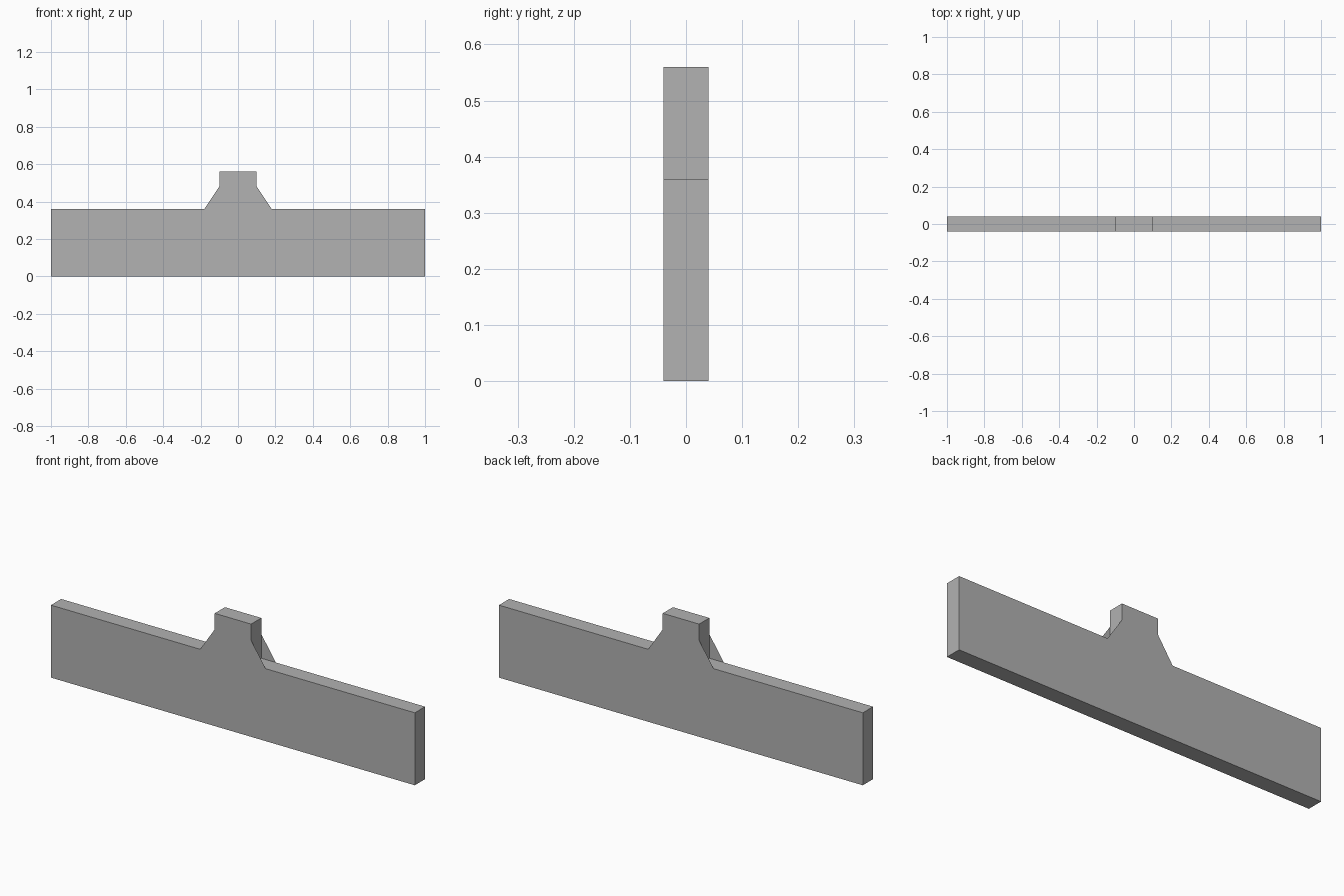
import bpy
import bmesh

cube = bpy.data.objects.get("Cube")
if cube:
    bpy.data.objects.remove(cube, do_unlink=True)

HALF_DEPTH = 0.04

grey = bpy.data.materials.new("plain grey")
grey.use_nodes = True
colour = (0.445, 0.445, 0.445, 1)
grey.diffuse_color = colour
grey.node_tree.nodes["Principled BSDF"].inputs["Base Color"].default_value = colour

# Right half of the outline: board end, gusset foot, post root, gusset top, post top
half = [(1, 0), (1, 0.36), (0.18, 0.36), (0.1, 0.36), (0.1, 0.48), (0.1, 0.56)]
outline = half + [(-x, z) for x, z in reversed(half)]
count = len(outline)

bm = bmesh.new()
front = [bm.verts.new((x, -HALF_DEPTH, z)) for x, z in outline]
back = [bm.verts.new((x, HALF_DEPTH, z)) for x, z in outline]

# Board and post as one slab
bm.faces.new(front)
bm.faces.new(back[::-1])
for i in range(count):
    j = (i + 1) % count
    bm.faces.new((front[i], back[i], back[j], front[j]))

# Sheet gussets beside the post, flush with the front and back
for foot in (2, count - 5):
    corners = range(foot, foot + 3)
    bm.faces.new([front[i] for i in corners])
    bm.faces.new([back[i] for i in reversed(corners)])

mesh = bpy.data.meshes.new("board_with_post")
bm.to_mesh(mesh)
bm.free()
mesh.materials.append(grey)
board = bpy.data.objects.new("board_with_post", mesh)
bpy.context.collection.objects.link(board)
